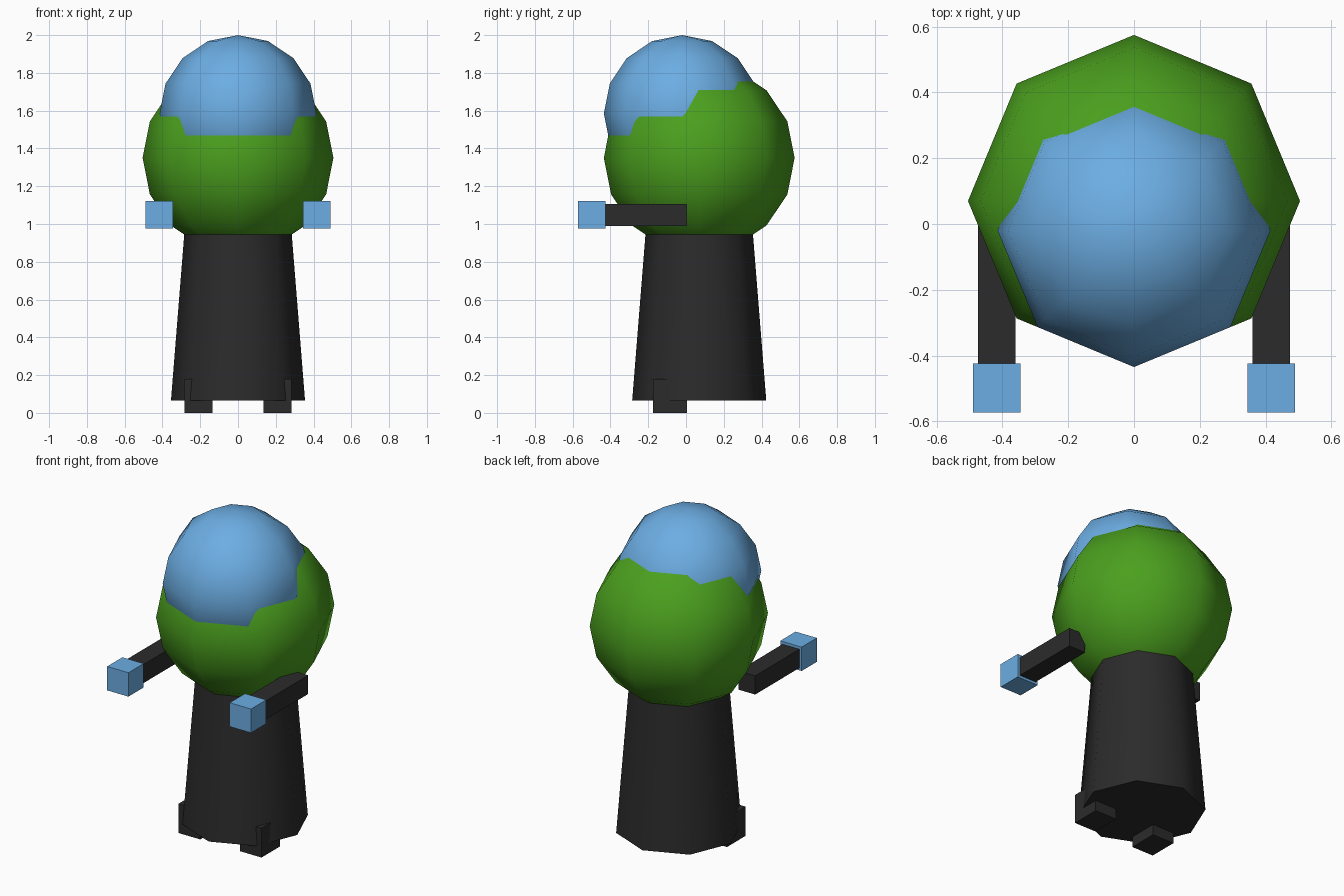
import bpy
from math import radians

if "Cube" in bpy.data.objects:
    bpy.data.objects.remove(bpy.data.objects["Cube"])


def material(name, color):
    m = bpy.data.materials.new(name)
    m.diffuse_color = (*color, 1)
    m.use_nodes = True
    m.node_tree.nodes["Principled BSDF"].inputs["Base Color"].default_value = m.diffuse_color
    return m


dark = material("dark", (0.024, 0.024, 0.024))
green = material("green", (0.07, 0.35, 0.013))
blue = material("blue", (0.15, 0.42, 0.77))


def finish(name, mat, smooth_angle=None):
    ob = bpy.context.object
    ob.name = name
    ob.data.materials.append(mat)
    if smooth_angle:
        bpy.ops.object.shade_smooth_by_angle(angle=radians(smooth_angle))
    return ob


def ball(name, mat, radius, loc):
    bpy.ops.mesh.primitive_uv_sphere_add(segments=8, ring_count=8, radius=radius, location=loc)
    finish(name, mat, 80)


def box(name, mat, lo, hi):
    center = [(a + b) / 2 for a, b in zip(lo, hi)]
    bpy.ops.mesh.primitive_cube_add(size=1, location=center)
    ob = finish(name, mat)
    size = [b - a for a, b in zip(lo, hi)]
    for v in ob.data.vertices:
        v.co = [c * s for c, s in zip(v.co, size)]


def box_pair(name, mat, lo, hi):
    # same box on the right (+x) and mirrored on the left (-x)
    box("right_" + name, mat, lo, hi)
    box("left_" + name, mat, (-hi[0], lo[1], lo[2]), (-lo[0], hi[1], hi[2]))


# tapered eight-sided body, its top hidden inside the hood
bpy.ops.mesh.primitive_cone_add(vertices=8, radius1=0.355, radius2=0.275,
                                depth=1.0, location=(0, 0.07, 0.565))
finish("body", dark, 60)

# head: face ball pushed into the larger hood ball
ball("hood", green, 0.505, (0, 0.07, 1.35))
ball("face", blue, 0.415, (0, -0.02, 1.585))

# arms, hands and feet
box_pair("arm", dark, (0.36, -0.43, 0.99), (0.475, 0.005, 1.105))
box_pair("hand", blue, (0.345, -0.573, 0.975), (0.49, -0.425, 1.122))
box_pair("foot", dark, (0.135, -0.175, 0.0), (0.283, 0.005, 0.18))
